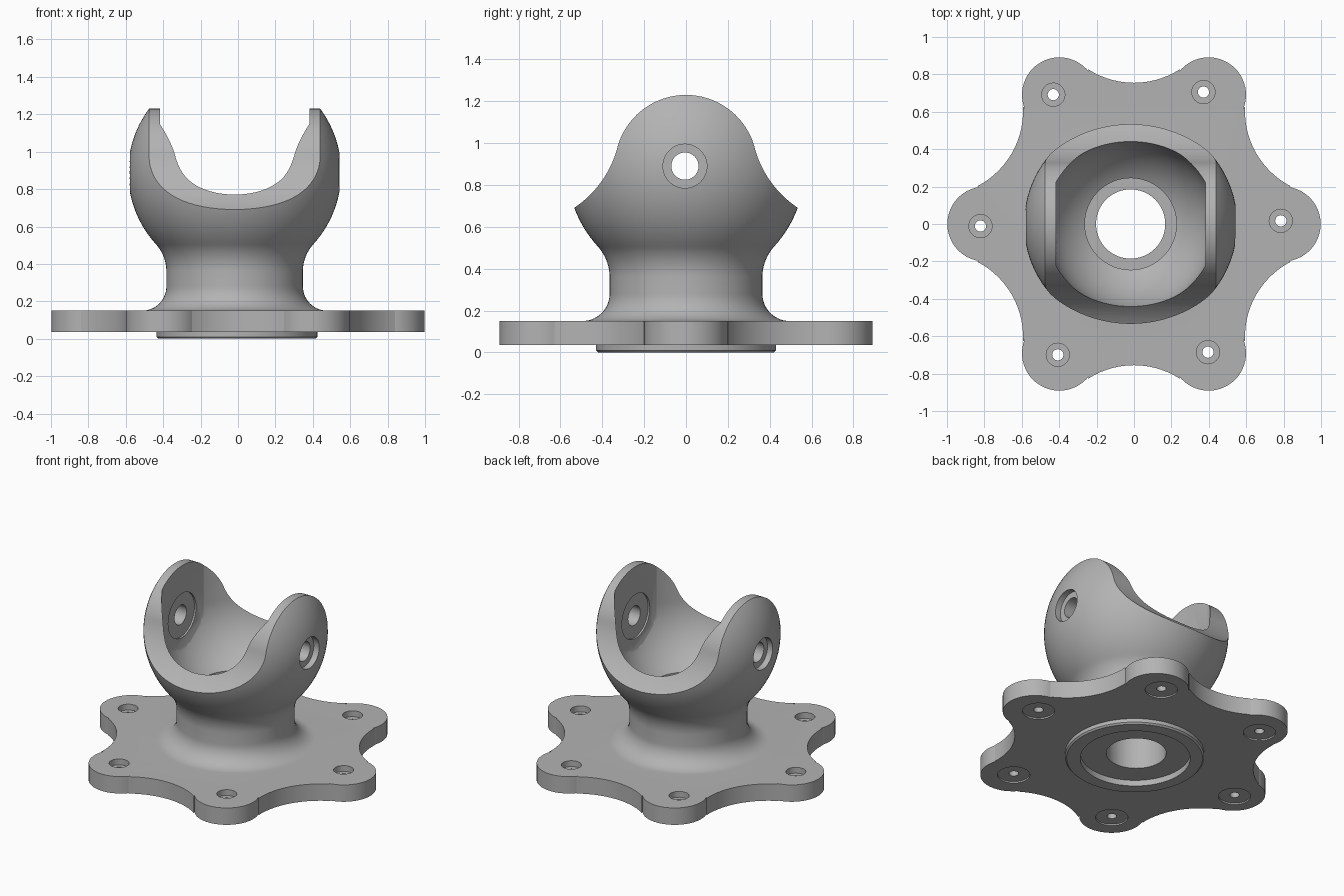
import bpy, bmesh, math
from math import sin, cos, radians, pi
from mathutils import Matrix

if "Cube" in bpy.data.objects:
    bpy.data.objects.remove(bpy.data.objects["Cube"])

AXIS_X = -0.018      # axis of the yoke, bore and bolt circle
BALL_Z = 0.89        # centre of the ball and of the pin
BALL_R = 0.57
CAVITY_R = 0.457
NECK_R = 0.365


def arc(cx, cy, r, a0, a1, n):
    """Points on an arc, angles in degrees."""
    angles = [radians(a0 + (a1 - a0) * i / n) for i in range(n + 1)]
    return [(cx + r * cos(a), cy + r * sin(a)) for a in angles]


def make(name, bm):
    bmesh.ops.recalc_face_normals(bm, faces=bm.faces)
    mesh = bpy.data.meshes.new(name)
    bm.to_mesh(mesh)
    bm.free()
    obj = bpy.data.objects.new(name, mesh)
    bpy.context.collection.objects.link(obj)
    return obj


def extrude(name, points, depth, matrix):
    """Closed outline pushed along its local z."""
    bm = bmesh.new()
    face = bm.faces.new([bm.verts.new((x, y, 0)) for x, y in points])
    out = bmesh.ops.extrude_face_region(bm, geom=[face])
    top = [v for v in out["geom"] if isinstance(v, bmesh.types.BMVert)]
    bmesh.ops.translate(bm, verts=top, vec=(0, 0, depth))
    bmesh.ops.transform(bm, matrix=matrix, verts=bm.verts)
    return make(name, bm)


def lathe(profile, x, steps=96):
    """Solid of revolution about a vertical axis; the profile ends on it."""
    bm = bmesh.new()
    verts = [bm.verts.new((r, 0, z)) for r, z in profile]
    edges = [bm.edges.new(pair) for pair in zip(verts, verts[1:])]
    bmesh.ops.spin(bm, geom=verts + edges, cent=(0, 0, 0), axis=(0, 0, 1),
                   angle=2 * pi, steps=steps, use_merge=False)
    bmesh.ops.remove_doubles(bm, verts=bm.verts, dist=0.0001)
    bmesh.ops.dissolve_degenerate(bm, edges=bm.edges, dist=0.0001)
    bmesh.ops.translate(bm, verts=bm.verts, vec=(x, 0, 0))
    return bm


def drill(name, r, start, depth, axis="Z", sides=48):
    """Round cutter starting at a point and running along an axis."""
    turn = Matrix.Rotation(pi / 2, 4, "Y") if axis == "X" else Matrix()
    ring = arc(0, 0, r, 0, 360, sides)[:-1]
    return extrude(name, ring, depth, Matrix.Translation(start) @ turn)


# Flange: six round lobes joined by tangent hollows
lobe_r, lobe_d, valley = 0.2, 0.798, 0.755
half_w, mid = lobe_d * sin(pi / 6), lobe_d * cos(pi / 6)
hollow_r = (half_w**2 + (valley - mid)**2 - lobe_r**2) / (2 * (lobe_r - valley + mid))
hollow_d = hollow_r + valley
tilt = math.degrees(math.atan2(half_w, hollow_d - mid))
outline = []
for k in range(6):
    a = 60 * k
    t = radians(a)
    h = radians(a + 30)
    swing = 120 - tilt
    outline += arc(lobe_d * cos(t), lobe_d * sin(t), lobe_r, a - swing, a + swing, 24)
    outline += arc(hollow_d * cos(h), hollow_d * sin(h), hollow_r,
                   a + 210 + tilt, a + 210 - tilt, 16)[1:-1]
adapter = extrude("flange_yoke", outline, 0.115, Matrix.Translation((0, 0, 0.035)))

# Neck and ball, with a fillet at each end of the neck
fillet = 0.217
fz = 0.36
lean = math.degrees(math.atan2(BALL_Z - fz, NECK_R + fillet))
profile = [(0, 0.08), (0.495, 0.08)]
profile += arc(NECK_R + 0.13, 0.28, 0.13, 270, 180, 14)
profile += arc(NECK_R + fillet, fz, fillet, 180, 180 - lean, 14)
profile += arc(0, BALL_Z, BALL_R, -lean, 90, 44)[1:]
profile[-1] = (0, BALL_Z + BALL_R)
body = make("neck_and_ball", lathe(profile, AXIS_X))

# Locating boss under the flange
boss = make("boss", lathe([(0, 0), (0.42, 0), (0.43, 0.01), (0.43, 0.1), (0, 0.1)], -0.005))

# Side trim leaving two round-topped arms
side = arc(0.811, 1.107, 0.5, 250, 195, 24) + arc(0, BALL_Z, 0.34, 15, 90, 24)[1:]
trim = [(0.9, 1.7), (0.9, side[0][1])] + side
trim += [(-y, z) for y, z in reversed(trim[:-1])]
to_side = Matrix(((0, 0, 1, -1), (1, 0, 0, 0), (0, 1, 0, 0), (0, 0, 0, 1)))
arm_trim = extrude("arm_trim", trim, 2, to_side)

# Ball cavity, open above, with flat inner arm faces
cup = [(0, BALL_Z - CAVITY_R)] + arc(0, BALL_Z, CAVITY_R, -90, 0, 32)[1:]
bm = lathe(cup + [(CAVITY_R, 1.7), (0, 1.7)], AXIS_X)
for s in (-1, 1):
    cut = bmesh.ops.bisect_plane(bm, geom=bm.verts[:] + bm.edges[:] + bm.faces[:],
                                 plane_co=(AXIS_X + s * 0.4, 0, 0),
                                 plane_no=(s, 0, 0), clear_outer=True)
    rim = [e for e in cut["geom_cut"] if isinstance(e, bmesh.types.BMEdge)]
    bmesh.ops.contextual_create(bm, geom=rim)
cavity = make("cavity", bm)

# Bore, pin holes and bolt holes with their counterbores
cutters = [
    arm_trim, cavity,
    drill("bore", 0.185, (AXIS_X, 0, -0.2), 1, sides=72),
    drill("bore_seat", 0.245, (AXIS_X, 0, 0.43), 0.3, sides=72),
    drill("boss_recess", 0.34, (-0.01, 0, -0.2), 0.24, sides=72),
    drill("pin_hole", 0.065, (-1, -0.005, BALL_Z), 2, "X"),
    drill("pin_seat_left", 0.105, (AXIS_X + 0.52, -0.005, BALL_Z), 0.3, "X"),
    drill("pin_seat_right", 0.105, (AXIS_X - 0.82, -0.005, BALL_Z), 0.3, "X"),
    drill("inner_pin_seat", 0.15, (AXIS_X - 0.412, -0.005, BALL_Z), 0.824, "X"),
]
for k in range(6):
    a = radians(60 * k + 1)
    x, y = AXIS_X + 0.803 * cos(a), 0.003 + 0.803 * sin(a)
    cutters += [drill("bolt_hole", 0.03, (x, y, -0.2), 0.6, sides=24),
                drill("bolt_seat", 0.062, (x, y, 0.11), 0.2, sides=32),
                drill("bolt_recess", 0.1, (x, y, -0.2), 0.245, sides=32)]


def combine(operation, parts):
    for part in parts:
        mod = adapter.modifiers.new(part.name, "BOOLEAN")
        mod.operation, mod.object, mod.solver = operation, part, "EXACT"
        part.hide_render = True


combine("UNION", [body, boss])
combine("DIFFERENCE", cutters)
graph = bpy.context.evaluated_depsgraph_get()
solid = bpy.data.meshes.new_from_object(adapter.evaluated_get(graph))
adapter.modifiers.clear()
adapter.data = solid
for part in [body, boss] + cutters:
    bpy.data.objects.remove(part)

# Grey metal and smooth shading with crisp edges
metal = bpy.data.materials.new("grey_metal")
metal.use_nodes = True
grey = (0.45, 0.45, 0.45, 1)
metal.diffuse_color = grey
metal.node_tree.nodes["Principled BSDF"].inputs["Base Color"].default_value = grey
adapter.data.materials.clear()
adapter.data.materials.append(metal)

bpy.ops.object.select_all(action="DESELECT")
adapter.select_set(True)
bpy.context.view_layer.objects.active = adapter
bpy.ops.object.shade_smooth_by_angle(angle=radians(30))
